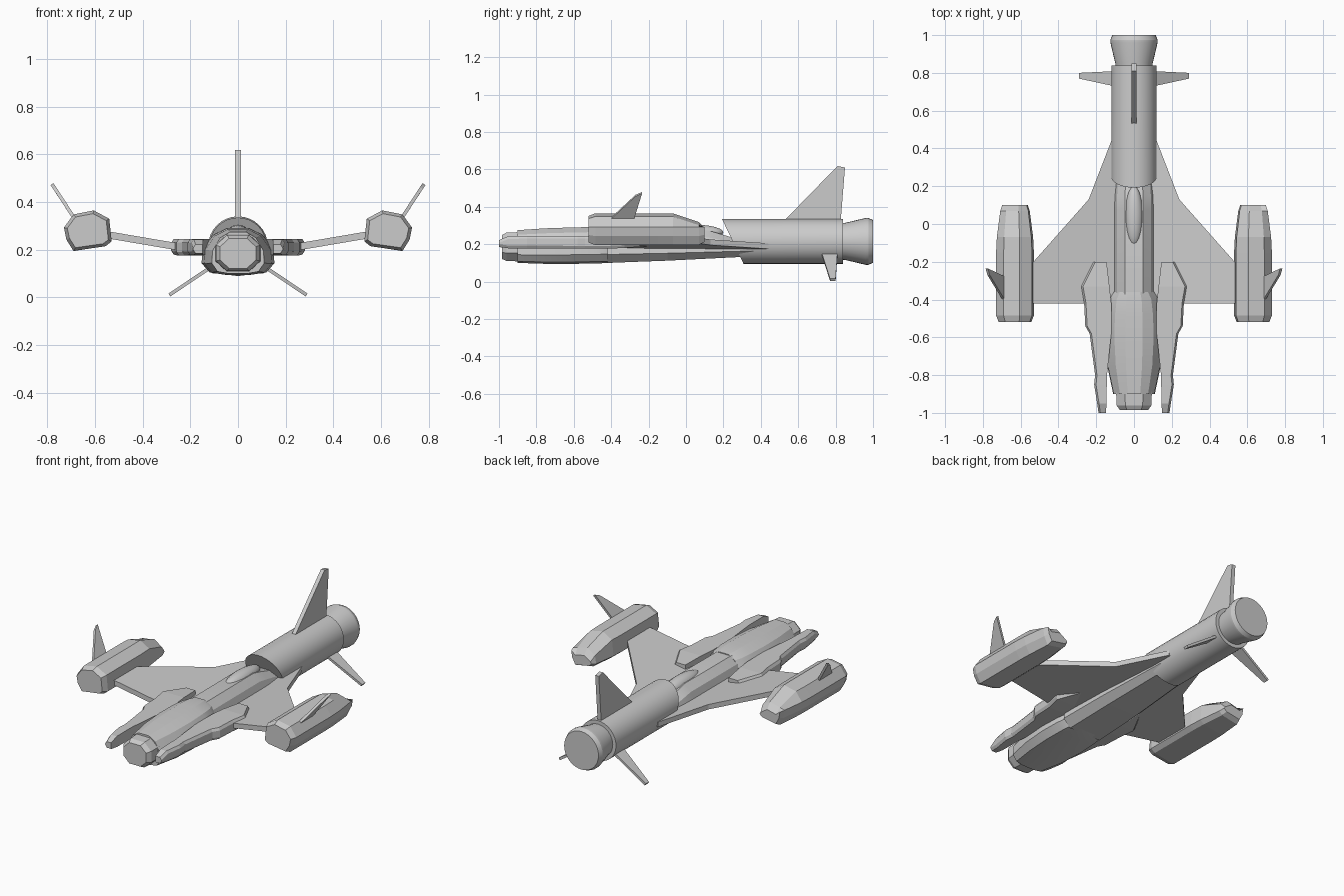
import bpy, bmesh, math
from mathutils import Vector

if "Cube" in bpy.data.objects:
    bpy.data.objects.remove(bpy.data.objects["Cube"])

GREY = (0.6, 0.6, 0.6, 1)
hull_grey = bpy.data.materials.new("hull_grey")
hull_grey.use_nodes = True
hull_grey.diffuse_color = GREY
hull_grey.node_tree.nodes["Principled BSDF"].inputs["Base Color"].default_value = GREY


def finish(name, bm, mirror=False, smooth=None):
    bmesh.ops.recalc_face_normals(bm, faces=bm.faces)
    mesh = bpy.data.meshes.new(name)
    bm.to_mesh(mesh)
    bm.free()
    mesh.materials.append(hull_grey)
    obj = bpy.data.objects.new(name, mesh)
    bpy.context.collection.objects.link(obj)
    if mirror:
        obj.modifiers.new("mirror", "MIRROR")
    if smooth:
        bpy.ops.object.select_all(action="DESELECT")
        obj.select_set(True)
        bpy.context.view_layer.objects.active = obj
        bpy.ops.object.shade_smooth_by_angle(angle=math.radians(smooth))
    return obj


def loft(name, rings, **options):
    """Skin a row of equal-sized closed rings and cap both ends."""
    bm = bmesh.new()
    rows = [[bm.verts.new(p) for p in ring] for ring in rings]
    n = len(rows[0])
    for a, b in zip(rows, rows[1:]):
        for i in range(n):
            j = (i + 1) % n
            bm.faces.new((a[i], a[j], b[j], b[i]))
    bm.faces.new(rows[0])
    bm.faces.new(rows[-1])
    return finish(name, bm, **options)


def plate(name, outline, thickness, **options):
    """Solid plate around an outline, thickened both ways along a vector."""
    half = Vector(thickness) / 2
    return loft(name, [[Vector(p) + s * half for p in outline] for s in (-1, 1)], **options)


def shell(name, half_profile, stations, smooth=None):
    """Symmetric body: stations are (y, half width, bottom, top)."""
    profile = half_profile + [(-x, z) for x, z in reversed(half_profile)]
    loft(name, [[(x * w, y, lo + z * (hi - lo)) for x, z in profile]
                for y, w, lo, hi in stations], smooth=smooth)


def circle(y, radius, slant=0):
    ring = []
    for i in range(32):
        a = math.tau * i / 32
        z = radius * math.sin(a)
        ring.append((radius * math.cos(a), y - slant * z, 0.215 + z))
    return ring


# Front fuselage with the canopy bulge
BODY = [(0.35, 0), (0.78, 0.05), (1, 0.25), (0.97, 0.55), (0.68, 0.86), (0.3, 1)]
shell("front_fuselage", BODY, [
    (-0.9, 0.11, 0.10, 0.275), (-0.75, 0.142, 0.095, 0.285), (-0.6, 0.153, 0.095, 0.29),
    (-0.48, 0.148, 0.097, 0.292), (-0.4, 0.135, 0.1, 0.29), (-0.36, 0.11, 0.105, 0.285)], smooth=25)

# Chamfered nose
OCTAGON = [(0.5, 0), (1, 0.28), (1, 0.72), (0.5, 1)]
shell("nose", OCTAGON, [(-0.985, 0.075, 0.122, 0.248), (-0.96, 0.092, 0.11, 0.262),
                        (-0.88, 0.095, 0.108, 0.265)])

# Belly under the wing
shell("belly", [(0.7, 0), (1, 0.45), (0.95, 1)], [
    (-0.42, 0.15, 0.1, 0.2), (-0.1, 0.14, 0.112, 0.2), (0.36, 0.11, 0.135, 0.2)])

# Spine running back into the engine
shell("spine", [(0.9, 0), (1, 0.35), (0.85, 0.7), (0.45, 1)], [
    (-0.38, 0.105, 0.15, 0.28), (0.08, 0.105, 0.15, 0.282),
    (0.15, 0.105, 0.15, 0.265), (0.3, 0.095, 0.15, 0.22)], smooth=25)

# Teardrop fairing on the spine
bm = bmesh.new()
bmesh.ops.create_uvsphere(bm, u_segments=20, v_segments=12, radius=1)
for v in bm.verts:
    v.co = (v.co.x * 0.048, 0.04 + v.co.y * 0.16, 0.263 + v.co.z * 0.042)
finish("spine_fairing", bm, smooth=40)

# Engine tube with a raked mouth, and flared nozzle
loft("engine_tube", [circle(0.25, 0.12, 0.48), circle(0.84, 0.12)], smooth=30)
loft("engine_nozzle", [circle(0.82, 0.097), circle(0.85, 0.099), circle(0.96, 0.125),
                       circle(0.975, 0.125), circle(1.0, 0.115)], smooth=20)

# Wings with dihedral
plan = [(0.08, 0.44), (0.12, 0.44), (0.24, 0.13), (0.55, -0.22), (0.55, -0.42), (0.08, -0.42)]
plate("wings", [(x, y, 0.19 + 0.17 * (x - 0.12)) for x, y in plan], (0, 0, 0.03), mirror=True)

# Side prongs: y, inner x, outer x, bottom, top
prongs = [(-1, 0.148, 0.188, 0.185, 0.222), (-0.95, 0.146, 0.195, 0.178, 0.243),
          (-0.85, 0.144, 0.211, 0.178, 0.245), (-0.8, 0.143, 0.206, 0.178, 0.245),
          (-0.58, 0.12, 0.235, 0.176, 0.245), (-0.54, 0.12, 0.258, 0.176, 0.245),
          (-0.42, 0.12, 0.264, 0.176, 0.245), (-0.33, 0.13, 0.28, 0.18, 0.245),
          (-0.2, 0.145, 0.215, 0.19, 0.235)]
loft("side_prongs", [[(a, y, lo), (b - 0.01, y, lo), (b, y, lo + 0.015), (b, y, hi - 0.015),
                      (b - 0.01, y, hi), (a, y, hi)] for y, a, b, lo, hi in prongs], mirror=True)

# Wingtip pods: y, width scale, height scale, drop of the roof
section = [(0.53, 0.235), (0.54, 0.33), (0.605, 0.365), (0.69, 0.348),
           (0.73, 0.293), (0.72, 0.243), (0.69, 0.195), (0.555, 0.215)]
stations = [(-0.52, 0.86, 0.84, 0), (-0.485, 1, 1, 0), (-0.15, 1, 1, 0),
            (-0.07, 0.96, 1, 0), (0.07, 0.78, 0.98, 0.045), (0.1, 0.68, 0.8, 0.065)]


def pod_ring(y, w, h, drop):
    return [(0.63 + (x - 0.63) * w, y, 0.28 + (z - 0.28) * h - (drop if z > 0.3 else 0))
            for x, z in section]


loft("wingtip_pods", [pod_ring(*s) for s in stations], mirror=True)

# Pod fins, tail fin and lower fins
plate("pod_fins", [(0.685, -0.41, 0.33), (0.77, -0.27, 0.46), (0.78, -0.235, 0.475),
                   (0.685, -0.28, 0.33)], (0.012, 0, -0.008), mirror=True)
plate("tail_fin", [(0, 0.5, 0.3), (0, 0.81, 0.618), (0, 0.85, 0.61), (0, 0.825, 0.3)],
      (0.024, 0, 0))
plate("lower_fins", [(0.08, 0.725, 0.15), (0.288, 0.77, 0.01), (0.288, 0.8, 0.01),
                     (0.08, 0.81, 0.15)], (0.008, 0, 0.012), mirror=True)
